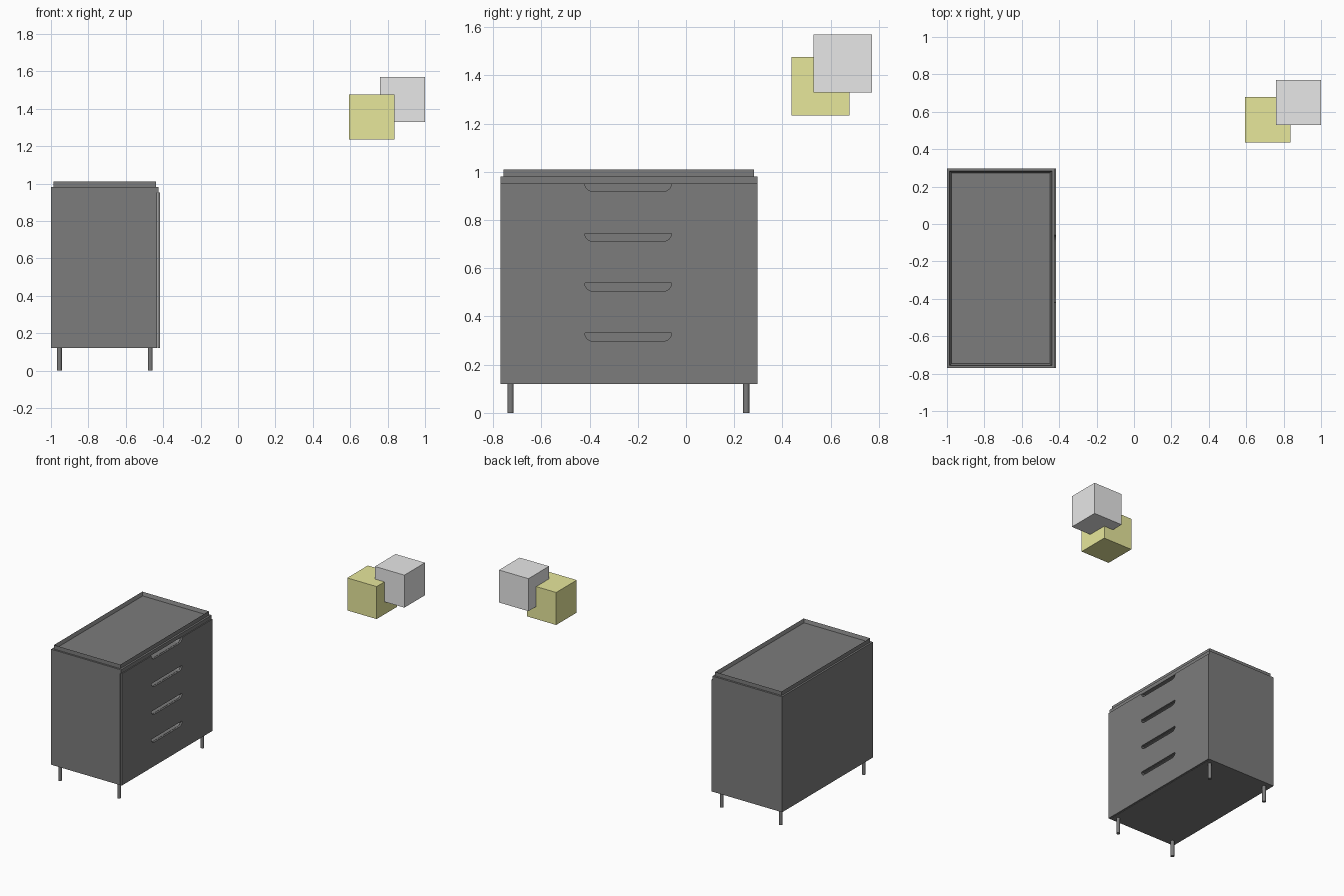
import bpy, bmesh, math
from mathutils import Vector

if "Cube" in bpy.data.objects:
    bpy.data.objects.remove(bpy.data.objects["Cube"], do_unlink=True)


def material(name, rgb):
    m = bpy.data.materials.new(name)
    m.use_nodes = True
    m.diffuse_color = (*rgb, 1)
    m.node_tree.nodes["Principled BSDF"].inputs["Base Color"].default_value = (*rgb, 1)
    return m


dark_grey = material("dark grey", (0.2, 0.2, 0.2))
light_grey = material("light grey", (0.8, 0.8, 0.8))
olive = material("olive", (0.8, 0.8, 0.33))


def finish(bm, name, mat):
    bmesh.ops.recalc_face_normals(bm, faces=bm.faces)
    mesh = bpy.data.meshes.new(name)
    bm.to_mesh(mesh)
    bm.free()
    mesh.materials.append(mat)
    obj = bpy.data.objects.new(name, mesh)
    bpy.context.collection.objects.link(obj)
    return obj


def box_mesh(low, high):
    bm = bmesh.new()
    bmesh.ops.create_cube(bm, size=1)
    low, high = Vector(low), Vector(high)
    for v in bm.verts:
        v.co = (low + high) / 2 + v.co * (high - low)
    return bm


def prism(name, points, travel, mat):
    """Extrude a closed outline along a vector."""
    bm = bmesh.new()
    face = bm.faces.new([bm.verts.new(p) for p in points])
    new = bmesh.ops.extrude_face_region(bm, geom=[face])["geom"]
    moved = [g for g in new if isinstance(g, bmesh.types.BMVert)]
    bmesh.ops.translate(bm, verts=moved, vec=travel)
    return finish(bm, name, mat)


BACK, FRONT = -1.0, -0.418
SIDE_A, SIDE_B = -0.77, 0.297
BASE, LIP, TOP = 0.12, 0.952, 0.98

# Carcass with a slightly overhanging top board
section = [(BACK, BASE), (-0.432, BASE), (-0.432, LIP),
           (-0.425, LIP), (-0.425, TOP), (BACK, TOP)]
carcass = prism("carcass", [(x, SIDE_A, z) for x, z in section],
                (0, SIDE_B - SIDE_A, 0), dark_grey)

# One continuous drawer facing
drawer_front = finish(box_mesh((-0.43, SIDE_A, BASE), (FRONT, SIDE_B, LIP)),
                      "drawer_front", dark_grey)

# Finger slots: flat on top, rounded at the lower corners
MID, HALF, DEEP = -0.24, 0.18, 0.033
arc = [math.radians(90 * i / 6) for i in range(7)]
lower_right = [(HALF - DEEP + DEEP * math.cos(a), -DEEP * math.sin(a)) for a in arc]
outline = lower_right + [(-y, z) for y, z in reversed(lower_right)]
for i in range(4):
    top = LIP - 0.207 * i
    cutter = prism("slot_cutter", [(-0.48, MID + y, top + z) for y, z in outline],
                   (0.1, 0, 0), dark_grey)
    cutter.hide_render = True
    for target in (carcass, drawer_front):
        mod = target.modifiers.new("slot", "BOOLEAN")
        mod.operation = "DIFFERENCE"
        mod.solver = "EXACT"
        mod.object = cutter
        bpy.context.view_layer.objects.active = target
        bpy.ops.object.modifier_apply(modifier=mod.name)
    bpy.data.objects.remove(cutter, do_unlink=True)

# Raised tray with a thin rim
bm = box_mesh((-0.986, -0.757, TOP), (-0.439, 0.283, 1.01))
bm.normal_update()
top_face = max(bm.faces, key=lambda f: f.calc_center_median().z)
bmesh.ops.inset_region(bm, faces=[top_face], thickness=0.015)
bmesh.ops.translate(bm, verts=top_face.verts, vec=(0, 0, -0.025))
finish(bm, "top_tray", dark_grey)

# Round legs
for x, depth in ((-0.955, "back"), (-0.469, "front")):
    for y, side in ((-0.728, "right"), (0.25, "left")):
        bpy.ops.mesh.primitive_cylinder_add(vertices=16, radius=0.013, depth=BASE,
                                            location=(x, y, BASE / 2))
        leg = bpy.context.object
        leg.name = f"{depth}_{side}_leg"
        leg.data.materials.append(dark_grey)
        bpy.ops.object.shade_smooth_by_angle()

# Two overlapping floating blocks
for name, centre, mat in (("olive_block", (0.715, 0.558, 1.355), olive),
                          ("grey_block", (0.879, 0.65, 1.449), light_grey)):
    c, h = Vector(centre), Vector((0.121,) * 3)
    finish(box_mesh(c - h, c + h), name, mat)
